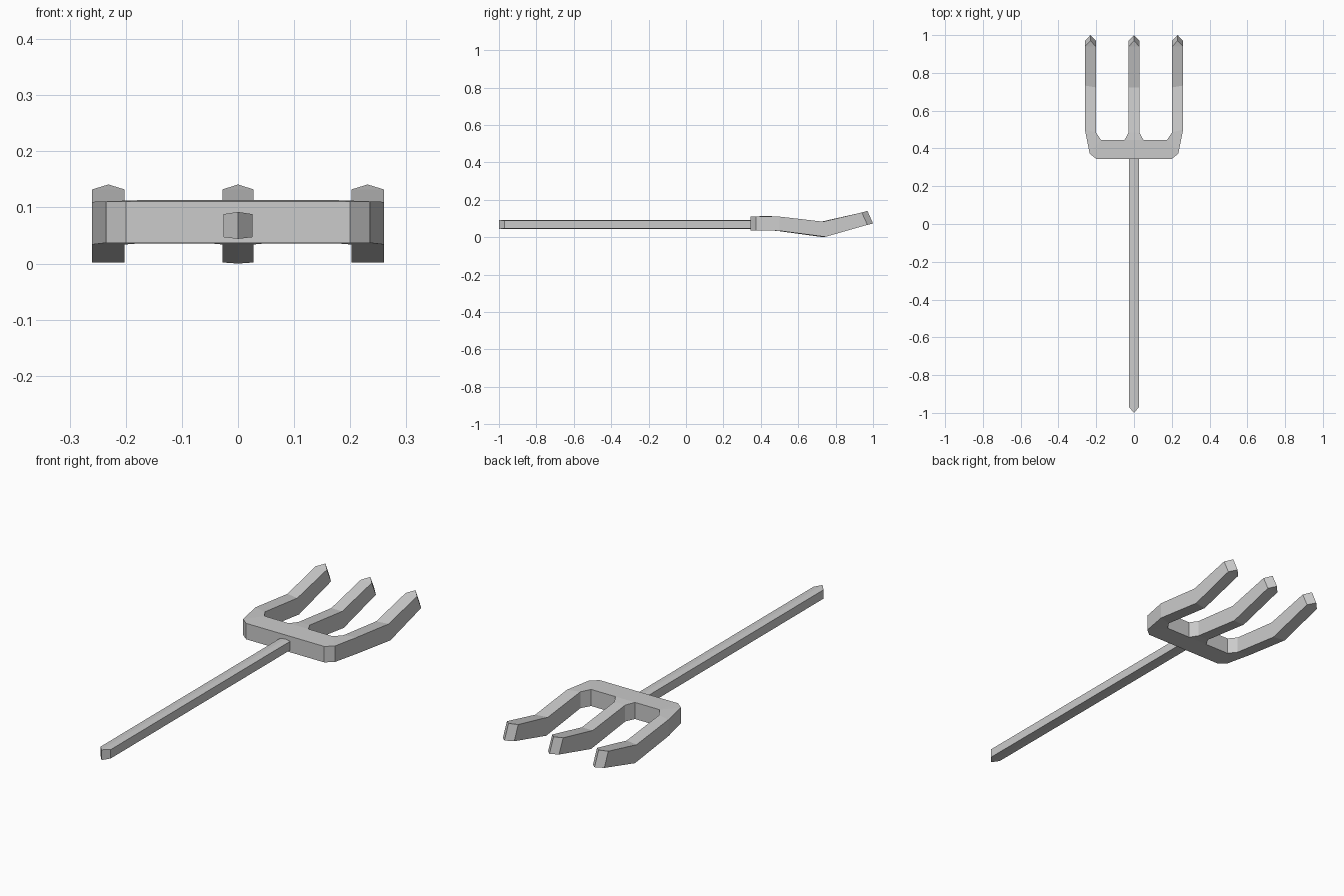
import bpy, bmesh

if "Cube" in bpy.data.objects:
    bpy.data.objects.remove(bpy.data.objects["Cube"])

def mirrored_slab(name, points, faces):
    """Closed slab from half-plan points (x, y, z_bottom, z_top, y_shift_of_top), mirrored in x."""
    bm = bmesh.new()
    low = {k: bm.verts.new((x, y, zb)) for k, (x, y, zb, zt, dy) in points.items()}
    top = {k: bm.verts.new((x, y + dy, zt)) for k, (x, y, zb, zt, dy) in points.items()}
    edges = {(f[i], f[(i + 1) % len(f)]) for f in faces for i in range(len(f))}
    for f in faces:
        bm.faces.new([top[k] for k in f])
        bm.faces.new([low[k] for k in reversed(f)])
    # Walls along the outline, leaving the mirror plane open
    for a, b in edges:
        on_mirror = points[a][0] == 0 and points[b][0] == 0
        if (b, a) not in edges and not on_mirror:
            bm.faces.new([low[a], low[b], top[b], top[a]])
    bmesh.ops.recalc_face_normals(bm, faces=bm.faces)
    mesh = bpy.data.meshes.new(name)
    bm.to_mesh(mesh)
    bm.free()
    obj = bpy.data.objects.new(name, mesh)
    bpy.context.collection.objects.link(obj)
    mod = obj.modifiers.new("Mirror", 'MIRROR')
    mod.use_axis[0] = True
    mod.use_clip = True
    return obj

# Fork head: crossbar rows, then rows along the bent tines
rows = {
    "a": ([(0, .345), (.2, .345), (.235, .373)], .037, .111, 0),
    "b": ([(0, .445), (.05, .445), (.175, .445)], .036, .113, 0),
    "c": ([(0, .485), (.028, .485), (.202, .485), (.26, .5)], .034, .110, 0),
    "d": ([(0, .735), (.028, .735), (.202, .735), (.26, .745)], .002, .083, -.012),
    "e": ([(0, .97), (.028, .97), (.202, .97), (.26, .97)], .066, .132, -.03),
    "f": ([(0, 1.0), (.231, 1.0)], .073, .141, -.03),
}
pts = {r + str(i): (x, y, zb, zt, dy)
       for r, (xy, zb, zt, dy) in rows.items() for i, (x, y) in enumerate(xy)}
pts["d0"] = (0, .735, 0, .083, -.012)
head_faces = [f.split() for f in (
    "a0 a1 b2 b1 b0", "a1 a2 b2", "a2 c3 c2 b2", "b0 b1 c1 c0",
    "c0 c1 d1 d0", "c2 c3 d3 d2", "d0 d1 e1 e0", "d2 d3 e3 e2",
    "e0 e1 f0", "e2 e3 f1")]
mirrored_slab("fork_head", pts, head_faces)

# Handle: slightly ridged bar with a pointed end
handle = {
    "tip": (0, -1.0, .044, .092, 0), "side": (.026, -.97, .047, .088, 0),
    "end": (.026, .37, .047, .088, 0), "mid": (0, .37, .044, .092, 0),
    "ridge": (0, -.97, .044, .092, 0),
}
mirrored_slab("handle", handle, [["tip", "side", "ridge"], ["ridge", "side", "end", "mid"]])
